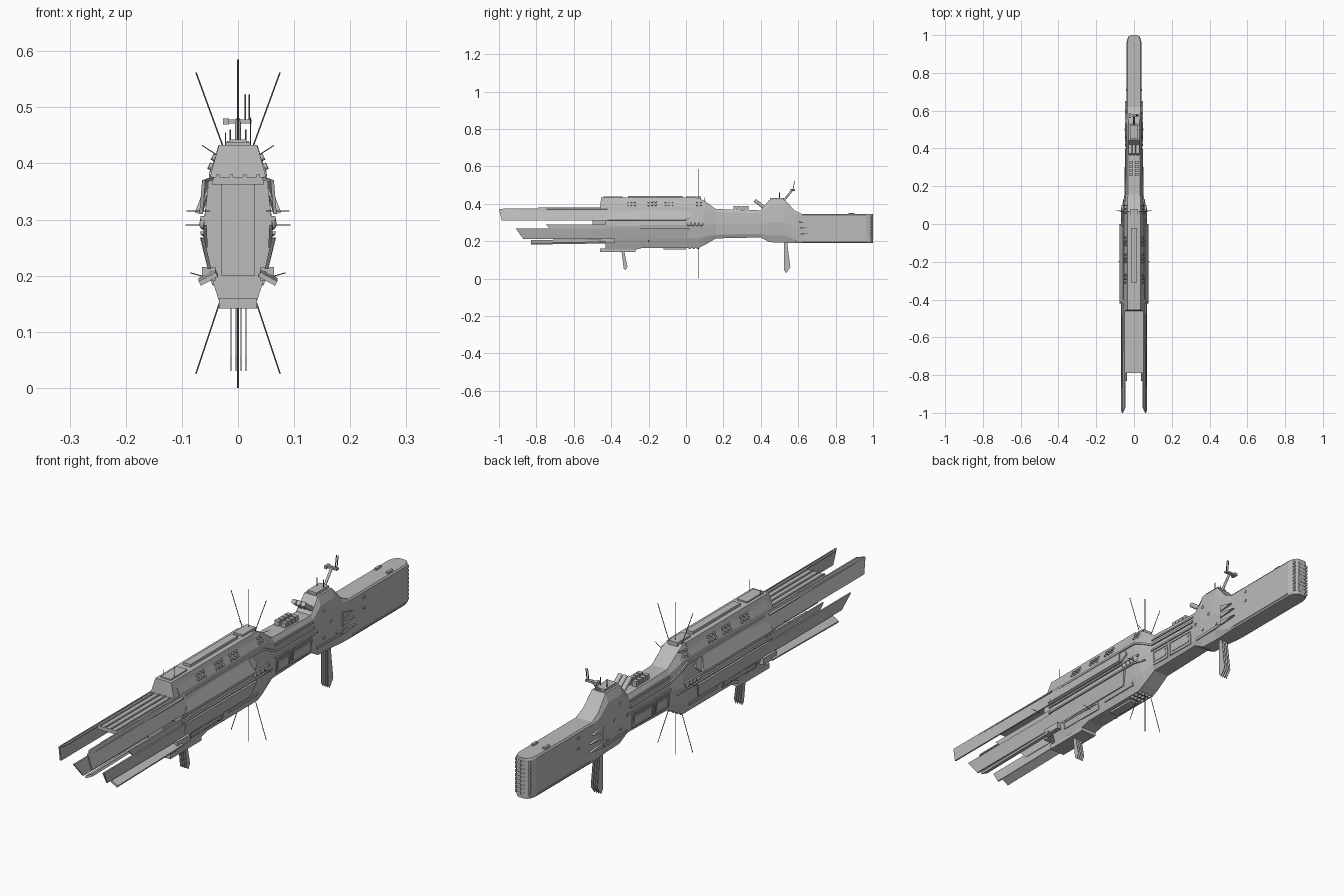
import bpy, bmesh, math
from mathutils import Vector, Matrix

if "Cube" in bpy.data.objects:
    bpy.data.objects.remove(bpy.data.objects["Cube"])


def material(name, v):
    m = bpy.data.materials.new(name)
    m.diffuse_color = (*v, 1)
    m.use_nodes = True
    m.node_tree.nodes["Principled BSDF"].inputs["Base Color"].default_value = m.diffuse_color
    return m


GREY = material("hull grey", (0.5, 0.5, 0.5))
DARK = material("antenna grey", (0.16, 0.18, 0.22))


def finish(name, bm, mat=GREY, smooth=False):
    bmesh.ops.recalc_face_normals(bm, faces=bm.faces)
    for f in bm.faces:
        f.smooth = smooth and len(f.verts) == 4
    me = bpy.data.meshes.new(name)
    bm.to_mesh(me)
    bm.free()
    me.materials.append(mat)
    ob = bpy.data.objects.new(name, me)
    bpy.context.collection.objects.link(ob)
    return ob


def loft(name, rings, mat=GREY):
    bm = bmesh.new()
    vs = [[bm.verts.new(p) for p in r] for r in rings]
    n = len(vs[0])
    for a, b in zip(vs, vs[1:]):
        for i in range(n):
            bm.faces.new((a[i], a[(i + 1) % n], b[(i + 1) % n], b[i]))
    bm.faces.new(vs[0])
    bm.faces.new(vs[-1])
    return finish(name, bm, mat)


def box(name, x, y, z, mat=GREY):
    return loft(name, [[(a, b, z[0]) for a, b in ((x[0], y[0]), (x[1], y[0]), (x[1], y[1]), (x[0], y[1]))],
                       [(a, b, z[1]) for a, b in ((x[0], y[0]), (x[1], y[0]), (x[1], y[1]), (x[0], y[1]))]], mat)


def slab(name, pts, offset):
    """Flat plate: polygon pushed along an offset vector."""
    o = Vector(offset)
    return loft(name, [pts, [tuple(Vector(p) + o) for p in pts]])


def rod(name, a, b, r, mat=GREY, sides=8, r2=None):
    a, b = Vector(a), Vector(b)
    bm = bmesh.new()
    rot = (b - a).to_track_quat('Z', 'Y').to_matrix().to_4x4()
    bmesh.ops.create_cone(bm, cap_ends=True, segments=sides, radius1=r, radius2=r if r2 is None else r2,
                          depth=(b - a).length, matrix=Matrix.Translation((a + b) / 2) @ rot)
    return finish(name, bm, mat, sides > 6)


def dome(name, c, r):
    bm = bmesh.new()
    bmesh.ops.create_uvsphere(bm, u_segments=12, v_segments=8, radius=r, matrix=Matrix.Translation(c))
    return finish(name, bm, GREY, True)


# Hull stations: y, top, bottom, half width, boxiness
STATIONS = [(-.43, .43, .155, .062, 0), (-.27, .43, .155, .062, 0), (-.23, .43, .165, .062, 0),
            (.07, .43, .165, .062, 0), (.10, .415, .18, .06, .1), (.16, .372, .215, .046, .5),
            (.40, .365, .22, .043, .5), (.445, .42, .195, .047, .2), (.53, .42, .192, .047, .2),
            (.58, .365, .19, .044, .6), (.62, .345, .19, .039, 1), (.965, .345, .19, .039, 1),
            (.985, .345, .19, .033, 1), (.996, .345, .19, .023, 1), (1.0, .345, .19, .012, 1)]
SLIM = [(1, .54), (.83, .82), (.46, 1), (.2, .83), (0, .55)]
BOXY = [(1, .88), (.96, 1), (.5, 1), (.04, 1), (0, .88)]


def half_section(s):
    y, top, bot, w, k = s
    return [(w * (a[1] * (1 - k) + b[1] * k), bot + (top - bot) * (a[0] * (1 - k) + b[0] * k))
            for a, b in zip(SLIM, BOXY)]


def ring(s):
    h = half_section(s)
    return [(x, s[0], z) for x, z in h] + [(-x, s[0], z) for x, z in reversed(h)]


def flank(y, z):
    """Half width of the hull at a given y and height."""
    for a, b in zip(STATIONS, STATIONS[1:]):
        if a[0] <= y <= b[0]:
            t = (y - a[0]) / (b[0] - a[0])
            h = half_section([p + (q - p) * t for p, q in zip(a, b)])
            for (x0, z0), (x1, z1) in zip(h, h[1:]):
                if z1 <= z <= z0:
                    return x0 + (x1 - x0) * (z0 - z) / (z0 - z1)
    return .06 if y < 0 else .03


def strip(name, path, h, t=.004):
    """Raised band following the flank on both sides."""
    for s in (-1, 1):
        rings = []
        for y, z in path:
            lo, hi = flank(y, z - h / 2), flank(y, z + h / 2)
            rings.append([(s * (lo - .004), y, z - h / 2), (s * (lo + t), y, z - h / 2),
                          (s * (hi + t), y, z + h / 2), (s * (hi - .004), y, z + h / 2)])
        loft(name, rings)


def frame(name, y0, y1, z0, z1):
    for z in (z0, z1):
        strip(name, [(y0, z), (y1, z)], .005, .003)
    for y in (y0, y1):
        strip(name, [(y - .003, (z0 + z1) / 2), (y + .003, (z0 + z1) / 2)], z1 - z0, .003)


loft("hull", [ring(s) for s in STATIONS])

# Upper deck block, keel ledge and deck houses
loft("upper_deck", [[(-w, y, .376), (w, y, .376), (w * .68, y + d, .433), (-w * .68, y + d, .433)]
                    for w, y, d in ((.05, -.46, .006), (.051, .05, 0))])
box("keel_ledge", (-.034, .034), (-.46, -.27), (.141, .16))
box("deck_house", (-.015, .015), (-.31, -.02), (.43, .443))
box("deck_house_front", (-.022, .022), (-.44, -.34), (.43, .438))
box("deck_house_rear", (-.02, .02), (.0, .08), (.425, .44))
box("keel_box", (-.018, .018), (-.12, .0), (.157, .17))

# Forward deck with ridges between the upper prongs
box("forward_deck", (-.046, .046), (-.79, -.4), (.362, .376))
for x in (-.036, -.012, .012, .036):
    box("deck_ridge", (x - .003, x + .003), (-.79, -.45), (.37, .38))
box("inner_spine", (-.03, .03), (-.5, -.4), (.2, .37))

for s in (-1, 1):
    # Long armour prongs, upper and lower
    slab("upper_prong", [(s * .05, -.97, .375), (s * .064, -1.0, .37), (s * .069, -.985, .31),
                         (s * .069, .0, .31), (s * .064, .03, .335), (s * .05, .0, .375)], (-s * .006, 0, 0))
    slab("upper_prong_lip", [(s * .044, -.97, .375), (s * .064, -1.0, .37),
                             (s * .064, -.42, .37), (s * .044, -.42, .375)], (0, 0, -.005))
    slab("lower_prong", [(s * .066, -.91, .267), (s * .066, -.38, .267),
                         (s * .054, -.38, .212), (s * .054, -.87, .212)], (-s * .006, 0, 0))
    slab("middle_prong", [(s * .062, -.75, .29), (s * .062, -.4, .29),
                          (s * .06, -.4, .25), (s * .06, -.71, .25)], (-s * .006, 0, 0))
    # Outer flank armour
    slab("flank_armour", [(s * .056, -.4, .365), (s * .056, -.02, .365),
                          (s * .077, .0, .313), (s * .077, -.42, .313)], (-s * .008, 0, -.003))
    slab("lower_armour", [(s * .068, -.41, .268), (s * .068, .02, .268),
                          (s * .054, .0, .212), (s * .054, -.41, .212)], (-s * .008, 0, 0))
    # Slanted long guns beneath
    slab("long_gun", [(s * .036, -.83, .198), (s * .066, -.83, .182),
                      (s * .07, -.83, .19), (s * .04, -.83, .206)], (0, .40, .006))
    box("gun_mount", (s * .052 - .012, s * .052 + .012), (-.46, -.38), (.19, .215))

    # Whip antennas
    rod("upper_whip", (s * .025, .065, .425), (s * .075, .065, .562), .0014, DARK, 5)
    rod("lower_whip", (s * .03, .065, .16), (s * .075, .065, .025), .0014, DARK, 5)
    rod("side_spike", (s * .05, -.5, .315), (s * .092, -.5, .315), .001, DARK, 5)
    rod("side_spike", (s * .05, .07, .29), (s * .094, .07, .29), .001, DARK, 5)
    rod("side_spike", (s * .03, .1, .41), (s * .064, .1, .432), .001, DARK, 5)
    rod("side_spike", (s * .05, -.2, .195), (s * .085, -.2, .205), .001, DARK, 5)
    rod("deck_antenna", (s * .022, -.42, .43), (s * .022, -.42, .482 if s > 0 else .455), .001, DARK, 5)

    # Flank scoops on the engine shoulder
    for z0, z1, ln in ((.23, .25, .08), (.262, .282, .075), (.29, .315, .06)):
        slab("scoop", [(s * .036, .57, z0), (s * .036, .57, z1), (s * .036, .57 + ln, z0 + .01)], (s * .012, 0, 0))

    # Turret clusters along the upper flank and missile hatches
    for y0, n in ((-.31, 3), (-.2, 3), (-.11, 3), (.06, 2)):
        for i in range(n):
            for z in (.394, .41):
                y = y0 + i * .019
                x = flank(y, z)
                rod("turret", (s * (x - .004), y, z - .002), (s * (x + .005), y, z + .002), .006)
    for i in range(4):
        dome("flank_dome", (s * .057, .015 + i * .022, .292), .012)
    for i in range(4):
        box("missile_hatch", (s * .014 - .009, s * .014 + .009), (.255 + i * .021, .271 + i * .021), (.36, .388))
    # Small bolts on the bridge and engine
    for y, z in ((.46, .36), (.5, .31), (.46, .26), (.54, .25), (.71, .32), (.71, .28), (.42, .3)):
        x = flank(y, z)
        rod("port", (s * (x - .003), y, z), (s * (x + .003), y, z), .006)
    box("engine_cleat", (s * .025 - .005, s * .025 + .005), (.87, .9), (.34, .352))

# Bands and panels following the flanks
strip("upper_band", [(-.4, .368), (.07, .368), (.1, .355), (.16, .325), (.4, .322)], .009, .006)
strip("ledge", [(-.43, .302), (.07, .302), (.1, .3)], .008, .007)
strip("ledge", [(-.43, .276), (.07, .276), (.13, .268)], .006, .006)
strip("neck_rail", [(.16, .298), (.4, .298)], .008, .005)
strip("neck_rail", [(.16, .345), (.4, .342)], .006, .004)
frame("neck_panel", .17, .25, .235, .285)
frame("neck_panel", .265, .385, .235, .285)
strip("neck_plate", [(.18, .26), (.24, .26)], .03, .002)
strip("neck_plate", [(.275, .26), (.375, .26)], .03, .002)
frame("lower_panel", -.36, -.16, .185, .208)
strip("lower_plate", [(-.12, .2), (.05, .2)], .012, .004)
strip("shoulder", [(.42, .235), (.56, .235)], .01, .004)
strip("engine_band", [(.64, .2), (.96, .2)], .006, .002)

# Engine nozzles on the rounded stern
for i in range(9):
    z = .207 + i * .0152
    for x, y in ((-.027, .991), (-.009, .999), (.009, .999), (.027, .991)):
        box("nozzle", (x - .006, x + .006), (y - .01, y + .002), (z - .005, z + .005))

# Domes below the hull chin
for i in range(3):
    for x in (-.024, -.008, .008, .024):
        dome("chin_dome", (x, .02 + i * .022, .166), .008)

# Angled launch tubes ahead of the bridge
for x in (-.02, 0, .02):
    rod("launch_tube", (x, .425, .375), (x, .368, .418), .0095, sides=12)

# Bridge superstructure and sensor mast
box("bridge_cap", (-.02, .02), (.45, .525), (.415, .43))
for x in (-.014, .014):
    rod("bridge_post", (x, .5, .42), (x, .5, .46), .0015, DARK, 6)
rod("mast", (0, .525, .42), (0, .572, .478), .005)
box("mast_bar", (-.026, .024), (.566, .58), (.471, .478))
box("mast_pod", (-.027, -.016), (.56, .584), (.469, .48))
for x in (.013, .02):
    rod("mast_prong", (x, .572, .472), (x, .58, .523), .0018, DARK, 6)

# Central whip antennas
rod("upper_whip", (0, .065, .42), (0, .065, .585), .0016, DARK, 5)
rod("lower_whip", (0, .065, .18), (0, .065, 0), .0016, DARK, 5)

# Hanging fin blades
for x in (-.0135, -.0045, .0045, .0135):
    slab("rear_fin", [(x, .525, .2), (x, .54, .2), (x, .558, .06), (x, .535, .03), (x, .525, .045)], (.0015, 0, 0))
    slab("front_fin", [(x, -.345, .145), (x, -.33, .145), (x, -.313, .065), (x, -.322, .045),
                       (x, -.333, .055)], (.0015, 0, 0))
